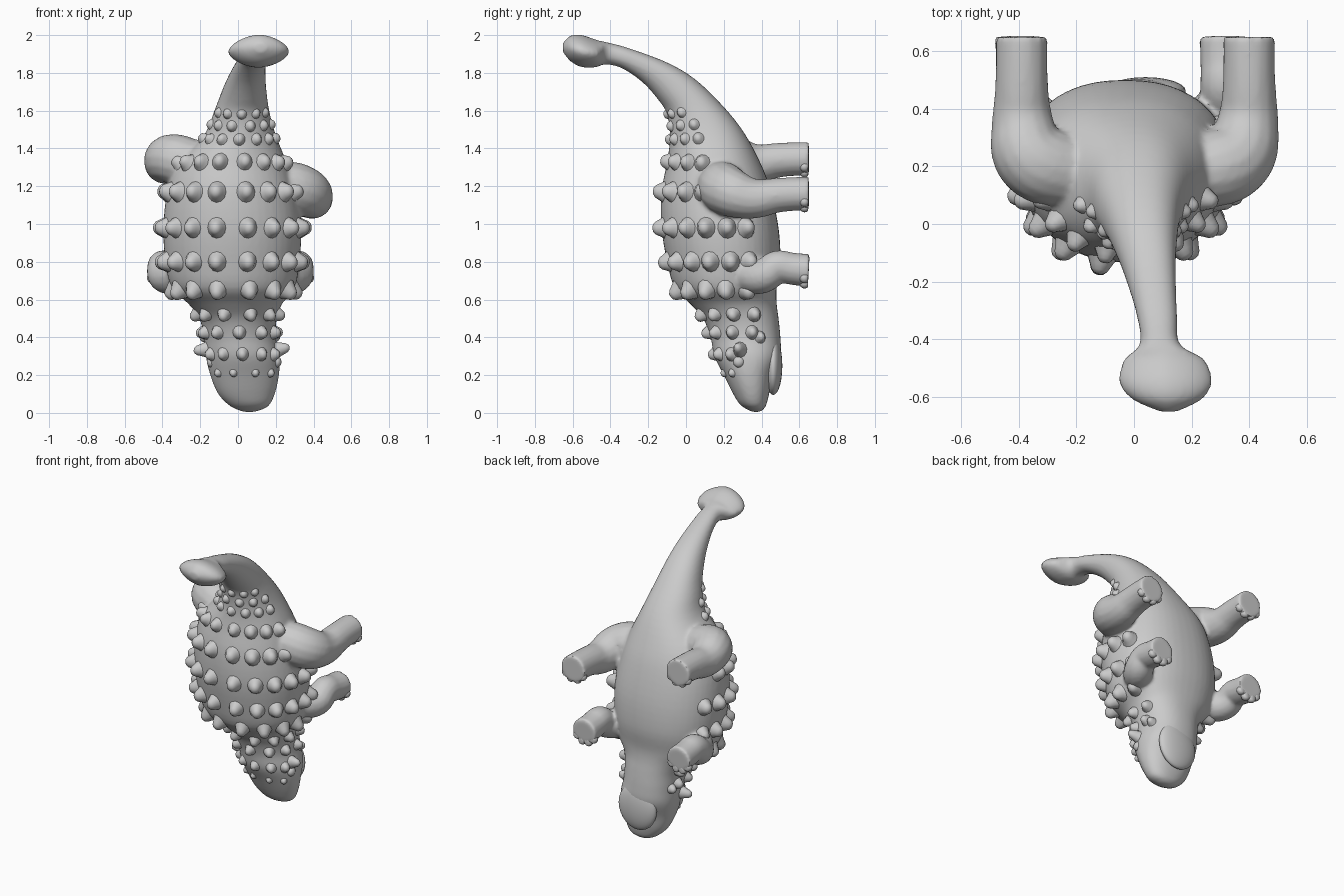
import bpy, bmesh, math
from mathutils import Vector

if "Cube" in bpy.data.objects:
    bpy.data.objects.remove(bpy.data.objects["Cube"])

# Body sections from snout to tail club:
# back edge (y, z), belly edge (y, z), centre x, half width
SECTIONS = [
    (.35, .005, .39, .005, .06, .03), (.29, .04, .42, .03, .06, .10),
    (.25, .10, .44, .10, .045, .15), (.20, .20, .46, .20, .035, .182),
    (.15, .30, .50, .30, .025, .195), (.13, .40, .50, .40, .01, .19),
    (.09, .50, .49, .50, 0, .205), (.02, .58, .48, .58, -.015, .25),
    (-.06, .66, .48, .66, -.025, .325), (-.10, .80, .50, .80, -.03, .355),
    (-.13, .98, .49, .98, -.03, .365), (-.13, 1.17, .45, 1.17, -.035, .34),
    (-.10, 1.33, .40, 1.31, -.03, .29), (-.085, 1.46, .31, 1.48, .01, .19),
    (-.10, 1.58, .20, 1.62, .02, .145), (-.145, 1.655, .05, 1.765, .035, .115),
    (-.23, 1.75, -.10, 1.855, .055, .09), (-.34, 1.825, -.30, 1.93, .08, .07),
    (-.43, 1.845, -.41, 1.96, .09, .07), (-.475, 1.83, -.465, 1.972, .105, .14),
    (-.55, 1.83, -.55, 2.0, .11, .162), (-.61, 1.86, -.61, 1.998, .115, .12),
    (-.652, 1.91, -.652, 1.96, .12, .03)]


def section(t):
    """Smooth (Catmull-Rom) interpolation of the section table."""
    n = len(SECTIONS) - 1
    i = min(int(t), n - 1)
    u = t - i
    a, b, c, d = (SECTIONS[min(max(k, 0), n)] for k in range(i - 1, i + 3))
    return [.5 * (2 * q + (r - p) * u + (2 * p - 5 * q + 4 * r - s) * u * u
                  + (3 * q - p - 3 * r + s) * u ** 3) for p, q, r, s in zip(a, b, c, d)]


def skin(t, ang):
    """Point on the hide; angle 0 is the spine, 180 the belly."""
    yf, zf, yb, zb, xc, hw = section(t)
    c, s = math.cos(ang), math.sin(ang)
    e = 1.2 if t > 18.5 else (.88 if c < 0 else 1)
    c = math.copysign(abs(c) ** e, c)
    s = math.copysign(abs(s) ** e, s)
    return Vector((xc + hw * s, (yf + yb) / 2 + (yf - yb) / 2 * c,
                   (zf + zb) / 2 + (zf - zb) / 2 * c))


def select(*obs):
    bpy.ops.object.select_all(action='DESELECT')
    for ob in obs:
        ob.select_set(True)
    bpy.context.view_layer.objects.active = obs[0]


def smooth(ob):
    select(ob)
    bpy.ops.object.shade_smooth_by_angle(angle=math.radians(50))


def finish(bm, name):
    bmesh.ops.recalc_face_normals(bm, faces=bm.faces)
    me = bpy.data.meshes.new(name)
    bm.to_mesh(me)
    bm.free()
    ob = bpy.data.objects.new(name, me)
    bpy.context.collection.objects.link(ob)
    smooth(ob)
    return ob


def loft(bm, rings):
    """Bridge closed rings of points and cap both ends."""
    rows = [[bm.verts.new(p) for p in r] for r in rings]
    n = len(rows[0])
    for r, q in zip(rows, rows[1:]):
        for k in range(n):
            bm.faces.new((r[k], r[(k + 1) % n], q[(k + 1) % n], q[k]))
    bm.faces.new(rows[0])
    bm.faces.new(rows[-1])


def ellipsoid(name, loc, size):
    bpy.ops.mesh.primitive_uv_sphere_add(segments=24, ring_count=14, location=loc)
    ob = bpy.context.object
    ob.name = name
    ob.scale = size
    smooth(ob)


# Trunk, head, tail and club
bm = bmesh.new()
N = 48
loft(bm, [[skin(i / 4, 2 * math.pi * k / N) for k in range(N)]
          for i in range(4 * (len(SECTIONS) - 1) + 1)])
body = finish(bm, "body")

# Lower jaw, eyes
ellipsoid("lower_jaw", (.04, .462, .25), (.14, .048, .155))
ellipsoid("left_eye", (-.14, .28, .27), (.025, .03, .03))
ellipsoid("right_eye", (.205, .28, .27), (.025, .03, .03))

# Armour spikes
bm = bmesh.new()
PROFILE = [(1.35, -.35), (1.1, .05), (.88, .4), (.68, .75), (.4, .96), (.1, 1.02)]


def spike(t, deg, r, h):
    a = math.radians(deg)
    p = skin(t, a)
    along = (skin(t + .05, a) - skin(t - .05, a)).normalized()
    nrm = (skin(t, a + .02) - skin(t, a - .02)).cross(along).normalized()
    mid = (skin(t, 0) + skin(t, math.pi)) / 2
    if nrm.dot(p - mid) < 0:
        nrm.negate()
    across = nrm.cross(along)
    loft(bm, [[p + nrm * h * z + (across * math.cos(k * math.pi / 6)
                                  + along * 1.15 * math.sin(k * math.pi / 6)) * r * w
               for k in range(12)] for w, z in PROFILE])


# rows: position along body, count, widest angle, radius, height
ROWS = [(3.1, 4, 50, .018, .018), (4.1, 5, 60, .027, .03), (5.25, 7, 100, .03, .04),
        (6.25, 8, 110, .032, .042), (7.85, 10, 112, .04, .05), (9, 12, 114, .042, .055),
        (10, 12, 114, .042, .055), (11, 10, 95, .042, .052), (12, 8, 75, .036, .042),
        (12.9, 7, 75, .026, .025), (13.45, 6, 75, .024, .022), (14, 5, 60, .022, .018)]
for t, n, wide, r, h in ROWS:
    for k in range(n):
        s = 2 * k / (n - 1) - 1
        spike(t, math.copysign(wide * abs(s) ** .9, s), r, h)
# cheek horns
for side in (-1, 1):
    spike(4.35, 78 * side, .032, .065)
    spike(5.0, 112 * side, .026, .035)
finish(bm, "armour_spikes")


# Legs
def leg(name, pts):
    cu = bpy.data.curves.new(name, 'CURVE')
    cu.dimensions = '3D'
    cu.bevel_depth = 1
    cu.bevel_resolution = 6
    cu.use_fill_caps = True
    sp = cu.splines.new('NURBS')
    sp.points.add(len(pts) - 1)
    for q, (x, y, z, r) in zip(sp.points, pts):
        q.co = (x, y, z, 1)
        q.radius = r
    sp.use_endpoint_u = True
    sp.order_u = 3
    sp.resolution_u = 8
    ob = bpy.data.objects.new(name, cu)
    bpy.context.collection.objects.link(ob)
    select(ob)
    bpy.ops.object.convert(target='MESH')
    # weld the cap rims so the leg is a closed volume
    ob = bpy.context.object
    lb = bmesh.new()
    lb.from_mesh(ob.data)
    bmesh.ops.remove_doubles(lb, verts=lb.verts, dist=.0005)
    bmesh.ops.recalc_face_normals(lb, faces=lb.faces)
    lb.to_mesh(ob.data)
    lb.free()
    # toes along the lower rim of the foot
    x, y, z, r = pts[-1]
    tb = bmesh.new()
    for k in range(4):
        a = math.radians(-145 + k * 37)
        geo = bmesh.ops.create_uvsphere(tb, u_segments=12, v_segments=8, radius=.028)
        for v in geo['verts']:
            v.co = Vector((x + math.cos(a) * r * .82 + v.co.x, min(y - .003, y - .022 + v.co.y),
                           z + math.sin(a) * r * .82 + v.co.z))
    finish(tb, name + "_toes")
    return ob


legs = []
for side, name, fx, zh, drop in ((1, "right", .40, 1.16, .05), (-1, "left", -.39, 1.345, -.03)):
    legs.append(leg(name + "_hind_leg", [
        (side * .12, .17, zh + drop, .10), (side * .24, .18, zh + drop, .135),
        (side * .37, .22, zh + .01, .135), (fx, .36, zh - .035, .105),
        (fx, .50, zh, .088), (fx, .65, zh, .09)]))
for side, name, fx in ((1, "right", .315), (-1, "left", -.395)):
    legs.append(leg(name + "_front_leg", [
        (fx - side * .16, .25, .76, .09), (fx - side * .06, .34, .72, .095),
        (fx, .42, .72, .09), (fx, .48, .785, .085),
        (fx, .56, .76, .085), (fx, .65, .755, .088)]))

# Fuse trunk and legs into one hide with soft joints
select(body, *legs)
bpy.ops.object.join()
remesh = body.modifiers.new("fuse", 'REMESH')
remesh.mode = 'VOXEL'
remesh.voxel_size = .012
soften = body.modifiers.new("soften", 'SMOOTH')
soften.factor = .5
soften.iterations = 5
select(body)
for m in ("fuse", "soften"):
    bpy.ops.object.modifier_apply(modifier=m)
body.name = "body_and_legs"
smooth(body)
